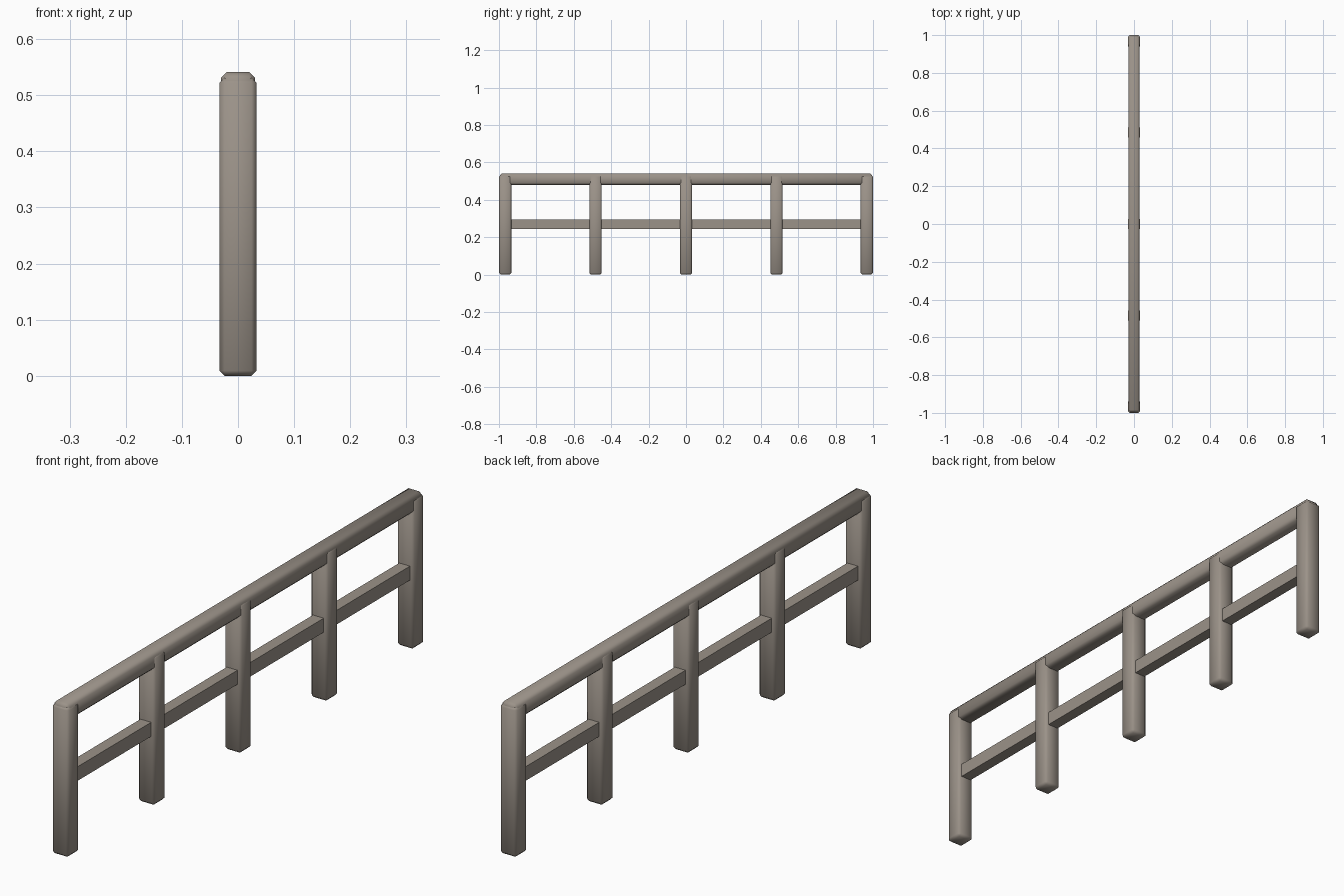
import bpy
import bmesh
import math
from mathutils import Matrix

cube = bpy.data.objects.get("Cube")
if cube:
    bpy.data.objects.remove(cube, do_unlink=True)

# Weathered wood colour
wood = bpy.data.materials.new("weathered_wood")
wood.use_nodes = True
colour = (0.33, 0.29, 0.25, 1)
wood.diffuse_color = colour
bsdf = next(n for n in wood.node_tree.nodes if n.type == "BSDF_PRINCIPLED")
bsdf.inputs["Base Color"].default_value = colour
bsdf.inputs["Roughness"].default_value = 0.8


def beam(name, size, y, bottom, chamfer=0):
    """Rectangular timber with optional chamfered edges."""
    bm = bmesh.new()
    bmesh.ops.create_cube(bm, size=1, matrix=Matrix.Diagonal((*size, 1)))
    if chamfer:
        bmesh.ops.bevel(bm, geom=bm.edges[:], offset=chamfer, segments=1,
                        affect="EDGES", profile=0.5)
    mesh = bpy.data.meshes.new(name)
    bm.to_mesh(mesh)
    bm.free()
    mesh.materials.append(wood)
    obj = bpy.data.objects.new(name, mesh)
    obj.location = (0, y, bottom + size[2] / 2)
    bpy.context.collection.objects.link(obj)
    bpy.ops.object.select_all(action="DESELECT")
    obj.select_set(True)
    bpy.context.view_layer.objects.active = obj
    if chamfer:
        bpy.ops.object.shade_smooth_by_angle(angle=math.radians(50))
    return obj


# Five evenly spaced posts
post_width = 0.066
spacing = (2 - post_width) / 4
for i in range(5):
    beam(f"post_{i + 1}", (post_width, post_width, 0.531),
         (i - 2) * spacing, 0, 0.009)

# Chamfered handrail and plain middle rail
beam("top_rail", (0.06, 1.99, 0.061), 0, 0.48, 0.01)
beam("middle_rail", (0.042, 1.95, 0.05), 0, 0.245)
